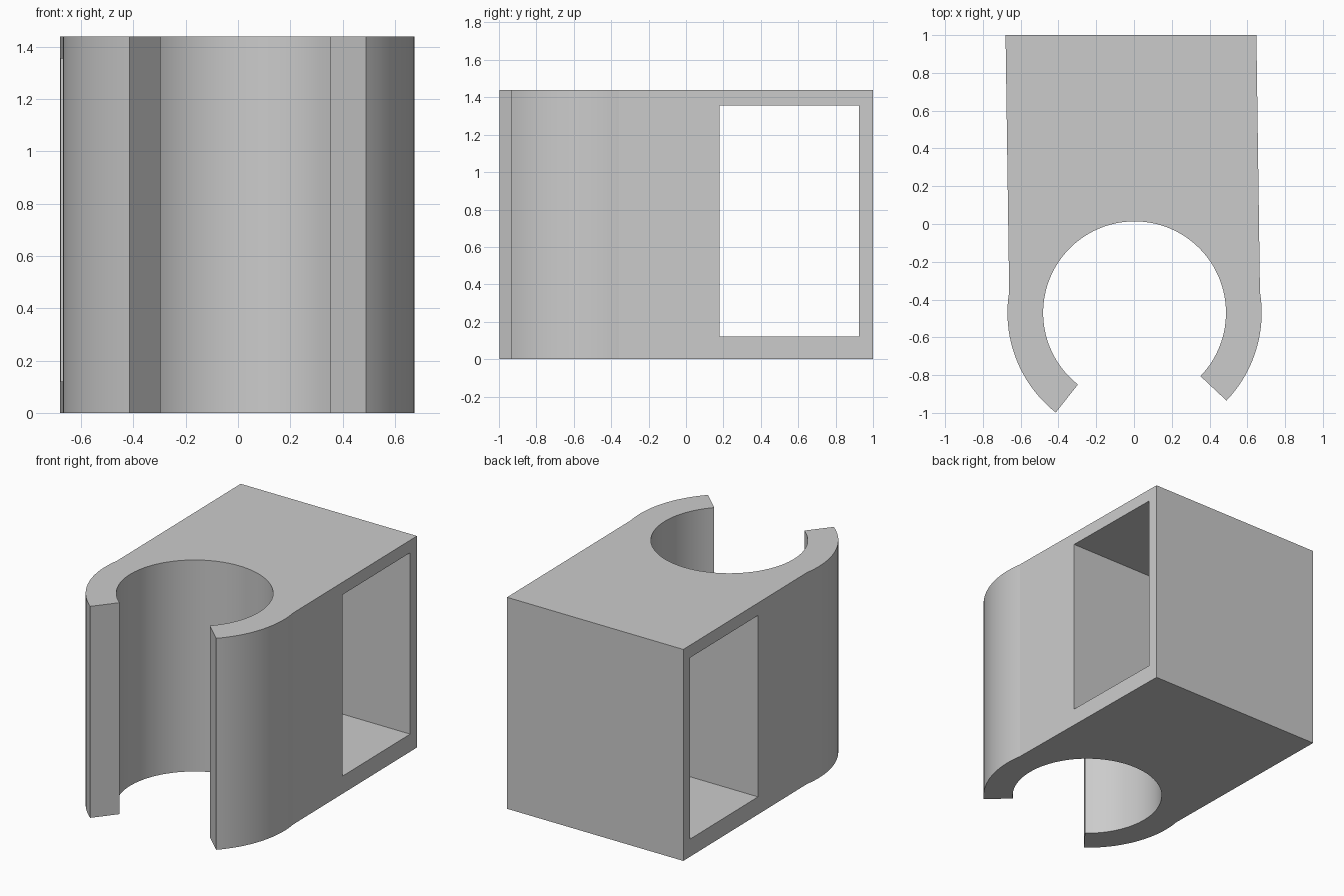
import bpy, bmesh, math

cube = bpy.data.objects.get("Cube")
if cube:
    bpy.data.objects.remove(cube, do_unlink=True)

HEIGHT = 1.44
CX, CY = 0.003, -0.47            # clip centre
R_IN, R_OUT = 0.484, 0.673

grey = bpy.data.materials.new("light_grey")
grey.use_nodes = True
grey.diffuse_color = (0.6, 0.6, 0.6, 1)
grey.node_tree.nodes["Principled BSDF"].inputs["Base Color"].default_value = (0.6, 0.6, 0.6, 1)


def arc(radius, start, end, steps):
    angles = [math.radians(start + (end - start) * i / steps) for i in range(steps + 1)]
    return [(CX + radius * math.cos(a), CY + radius * math.sin(a)) for a in angles]


def prism(name, outline, z0, z1):
    """Extrude a plan outline upwards between two heights."""
    bm = bmesh.new()
    base = bm.faces.new([bm.verts.new((x, y, z0)) for x, y in outline])
    top = bmesh.ops.extrude_face_region(bm, geom=[base])["geom"]
    bmesh.ops.translate(bm, vec=(0, 0, z1 - z0),
                        verts=[v for v in top if isinstance(v, bmesh.types.BMVert)])
    bmesh.ops.recalc_face_normals(bm, faces=bm.faces)
    mesh = bpy.data.meshes.new(name)
    bm.to_mesh(mesh)
    bm.free()
    mesh.materials.append(grey)
    obj = bpy.data.objects.new(name, mesh)
    bpy.context.collection.objects.link(obj)
    return obj


# Block with open round clip: right jaw, back corners, left jaw, then the bore
outline = (arc(R_OUT, -43.7, 9.5, 18)
           + [(0.648, 1.0), (-0.68, 1.0)]
           + arc(R_OUT, 170.5, 231.7, 21)
           + arc(R_IN, 231.7, -43.9, 96))
body = prism("clip_block", outline, 0, HEIGHT)

# Rectangular opening running through the block from side to side
cutter = prism("opening_cutter", [(-1, 0.18), (1, 0.18), (1, 0.925), (-1, 0.925)], 0.12, 1.355)
cutter.hide_render = True
cut = body.modifiers.new("opening", "BOOLEAN")
cut.operation = "DIFFERENCE"
cut.solver = "EXACT"
cut.object = cutter

bpy.ops.object.select_all(action="DESELECT")
body.select_set(True)
bpy.context.view_layer.objects.active = body
bpy.ops.object.modifier_apply(modifier=cut.name)
bpy.data.objects.remove(cutter, do_unlink=True)

# Smooth the curved walls only
bpy.ops.object.shade_smooth_by_angle(angle=math.radians(5))
